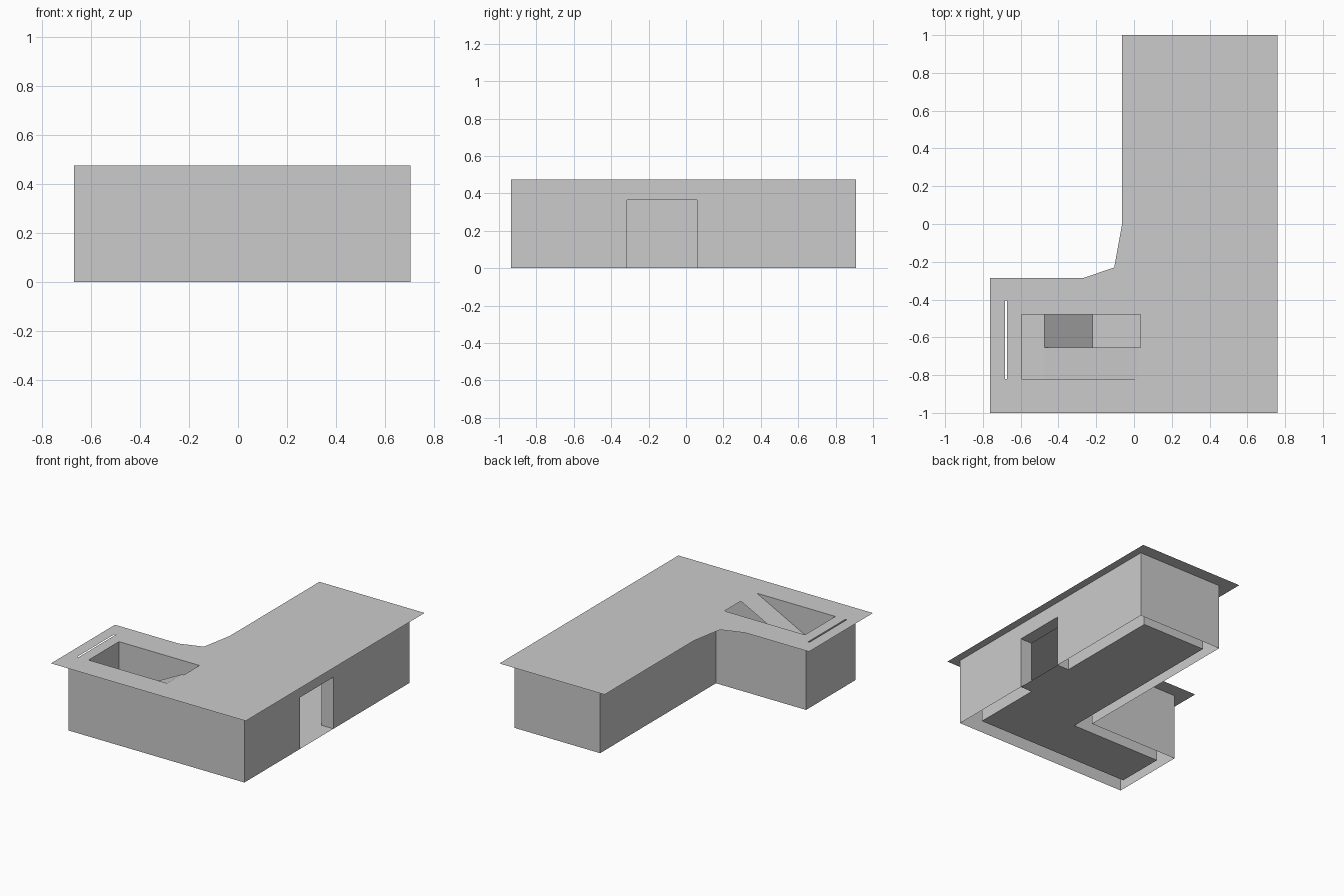
import bpy, bmesh

if "Cube" in bpy.data.objects:
    bpy.data.objects.remove(bpy.data.objects["Cube"])

H = 0.475                      # roof height
DOOR = (-0.315, 0.06, 0.365)   # door y range and height


def finish(name, bm):
    mesh = bpy.data.meshes.new(name)
    bm.to_mesh(mesh)
    bm.free()
    obj = bpy.data.objects.new(name, mesh)
    bpy.context.collection.objects.link(obj)
    return obj


def sheet(name, loops, z):
    """Flat sheet: first loop is the outline, the others are holes."""
    bm = bmesh.new()
    edges = []
    for loop in loops:
        vs = [bm.verts.new((x, y, z)) for x, y in loop]
        edges += [bm.edges.new((vs[i - 1], vs[i])) for i in range(len(vs))]
    bmesh.ops.triangle_fill(bm, use_beauty=True, edges=edges, normal=(0, 0, 1))
    for f in bm.faces:
        f.normal_update()
        if f.normal.z < 0:
            f.normal_flip()
    bmesh.ops.dissolve_limit(bm, angle_limit=0.01, verts=bm.verts[:], edges=bm.edges[:])
    return finish(name, bm)


def rect(x0, x1, y0, y1):
    return [(x0, y0), (x1, y0), (x1, y1), (x0, y1)]


def strip(name, profile, closed=False):
    """Ribbon of quads between pairs of points."""
    bm = bmesh.new()
    pairs = [(bm.verts.new(a), bm.verts.new(b)) for a, b in profile]
    for i in range(0 if closed else 1, len(pairs)):
        a, b = pairs[i - 1], pairs[i]
        bm.faces.new((a[0], b[0], b[1], a[1]))
    bmesh.ops.recalc_face_normals(bm, faces=bm.faces[:])
    return finish(name, bm)


def wall_path(xw, xi, xe, ys, yi, yn):
    """L-shaped wall line, broken at the door on the east side."""
    return [(xe, DOOR[1]), (xe, yn), (xi, yn), (xi, yi),
            (xw, yi), (xw, ys), (xe, ys), (xe, DOOR[0])]


outer = wall_path(-0.67, 0.035, 0.705, -0.935, -0.385, 0.91)
inner = wall_path(-0.597, 0.11, 0.613, -0.822, -0.478, 0.835)

# Double walls with door jambs
ring = outer + inner[::-1]
strip("walls", [((x, y, 0), (x, y, H)) for x, y in ring], closed=True)

# Lintel above the door
xo, xn = outer[0][0], inner[0][0]
y0, y1, zd = DOOR
strip("door_lintel", [((x, y0, z), (x, y1, z))
                      for x, z in ((xo, H), (xo, zd), (xn, zd), (xn, H))])

# Floor including the door threshold
sheet("floor", [inner[:-1] + [inner[-1], (xo, y0), (xo, y1)]], 0)

# Roof sheet with stairwell and narrow slot
roof = [(-0.763, -1), (0.76, -1), (0.76, 1), (-0.063, 1), (-0.063, 0),
        (-0.105, -0.23), (-0.265, -0.285), (-0.763, -0.285)]
well = [(-0.595, -0.82), (0.02, -0.82), (0.02, -0.655),
        (0.035, -0.655), (0.035, -0.48), (-0.595, -0.48)]
sheet("roof", [roof, well, rect(-0.683, -0.672, -0.82, -0.405)], H)

# Ramps and landing in the stairwell
zl = 0.22


def ramp(name, ya, yb, ends):
    strip(name, [((x, ya, z), (x, yb, z)) for x, z in ends])


ramp("upper_ramp", -0.82, -0.655, [(0.02, H), (-0.475, zl)])
ramp("landing", -0.82, -0.48, [(-0.475, zl), (-0.595, zl)])
ramp("lower_ramp", -0.655, -0.48, [(-0.475, zl), (-0.22, 0)])
